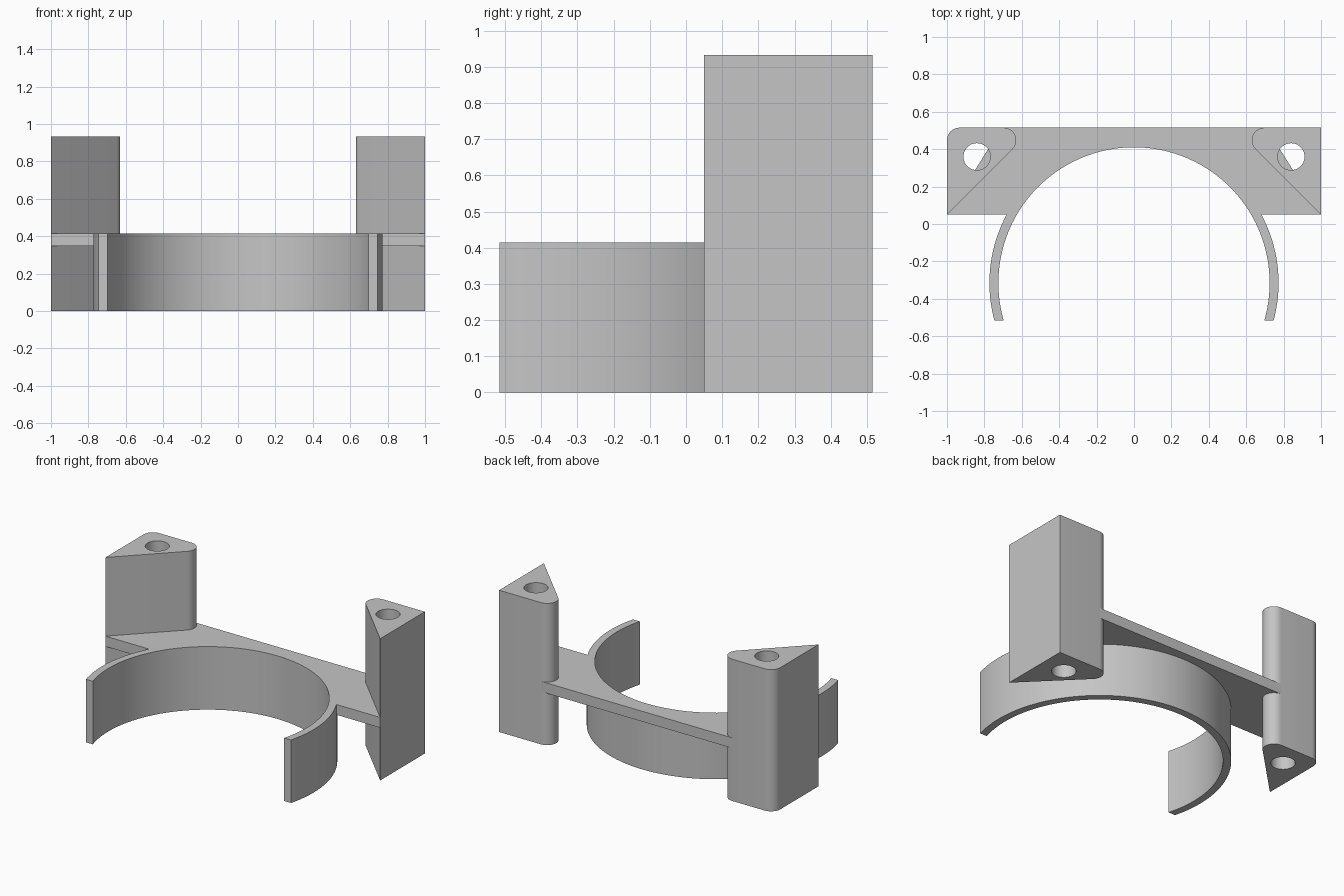
import bpy
import bmesh
from math import asin, acos, cos, sin, pi, radians

if "Cube" in bpy.data.objects:
    bpy.data.objects.remove(bpy.data.objects["Cube"], do_unlink=True)

FRONT, BACK, END = 0.05, 0.515, -0.515      # depth limits: post tip, back face, clip ends
RING_Y, R_IN, R_OUT = -0.315, 0.725, 0.773  # clip ring
CLIP_H, PLATE_Z, POST_H = 0.415, 0.347, 0.933
FILLET = 0.067

grey = bpy.data.materials.new("plain grey")
grey.use_nodes = True
colour = (0.56, 0.56, 0.56, 1)
grey.diffuse_color = colour
grey.node_tree.nodes["Principled BSDF"].inputs["Base Color"].default_value = colour


def arc(cx, cy, r, a0, a1, n):
    """Points along an arc from angle a0 to a1."""
    return [(cx + r * cos(a0 + (a1 - a0) * i / n),
             cy + r * sin(a0 + (a1 - a0) * i / n)) for i in range(n + 1)]


def prism(name, outline, z0, z1):
    """Extrude a flat outline from z0 to z1."""
    bm = bmesh.new()
    face = bm.faces.new([bm.verts.new((x, y, z0)) for x, y in outline])
    top = bmesh.ops.extrude_face_region(bm, geom=[face])["geom"]
    bmesh.ops.translate(bm, vec=(0, 0, z1 - z0),
                        verts=[v for v in top if isinstance(v, bmesh.types.BMVert)])
    bmesh.ops.recalc_face_normals(bm, faces=bm.faces)
    mesh = bpy.data.meshes.new(name)
    bm.to_mesh(mesh)
    bm.free()
    mesh.materials.append(grey)
    ob = bpy.data.objects.new(name, mesh)
    bpy.context.collection.objects.link(ob)
    return ob


def activate(ob):
    bpy.ops.object.select_all(action="DESELECT")
    ob.select_set(True)
    bpy.context.view_layer.objects.active = ob


def smooth(ob):
    activate(ob)
    bpy.ops.object.shade_smooth_by_angle(angle=radians(30))


# Open clip ring, both ends cut flat
drop = END - RING_Y
a_out, a_in = asin(drop / R_OUT), asin(drop / R_IN)
ring = prism("clip_ring",
             arc(0, RING_Y, R_OUT, a_out, pi - a_out, 96)
             + arc(0, RING_Y, R_IN, pi - a_in, a_in, 96), 0, CLIP_H)
smooth(ring)

# Thin plate joining the ring to the posts; its sides end inside the posts
r_plate = R_OUT - 0.002
a_plate = asin((FRONT - RING_Y) / r_plate)
plate = prism("bridge_plate",
              [(-1, FRONT), (-0.78, 0.4), (-0.7, BACK), (0.7, BACK), (0.78, 0.4), (1, FRONT)]
              + arc(0, RING_Y, r_plate, a_plate, pi - a_plate, 64), PLATE_Z, CLIP_H)
smooth(plate)


# Triangular screw posts with a through hole
def post(name, side, outer_corner):
    cy = BACK - FILLET
    outline = [(-1, FRONT)] + arc(-0.63 - FILLET, cy, FILLET, -pi / 4, pi / 2, 16) + outer_corner
    ob = prism(name, [(-side * x, y) for x, y in outline], 0, POST_H)
    cutter = prism("hole_cutter", arc(side * 0.84, 0.36, 0.072, 0, 2 * pi, 48)[:-1],
                   -0.1, POST_H + 0.1)
    cutter.hide_render = True
    cut = ob.modifiers.new("hole", "BOOLEAN")
    cut.operation, cut.solver, cut.object = "DIFFERENCE", "EXACT", cutter
    activate(ob)
    bpy.ops.object.modifier_apply(modifier=cut.name)
    bpy.data.objects.remove(cutter, do_unlink=True)
    smooth(ob)


# The right post has a rounded outer corner, the left one a sharp corner
post("right_post", -1, arc(-1 + FILLET, BACK - FILLET, FILLET, pi / 2, pi, 12))
post("left_post", 1, [(-1, BACK)])
